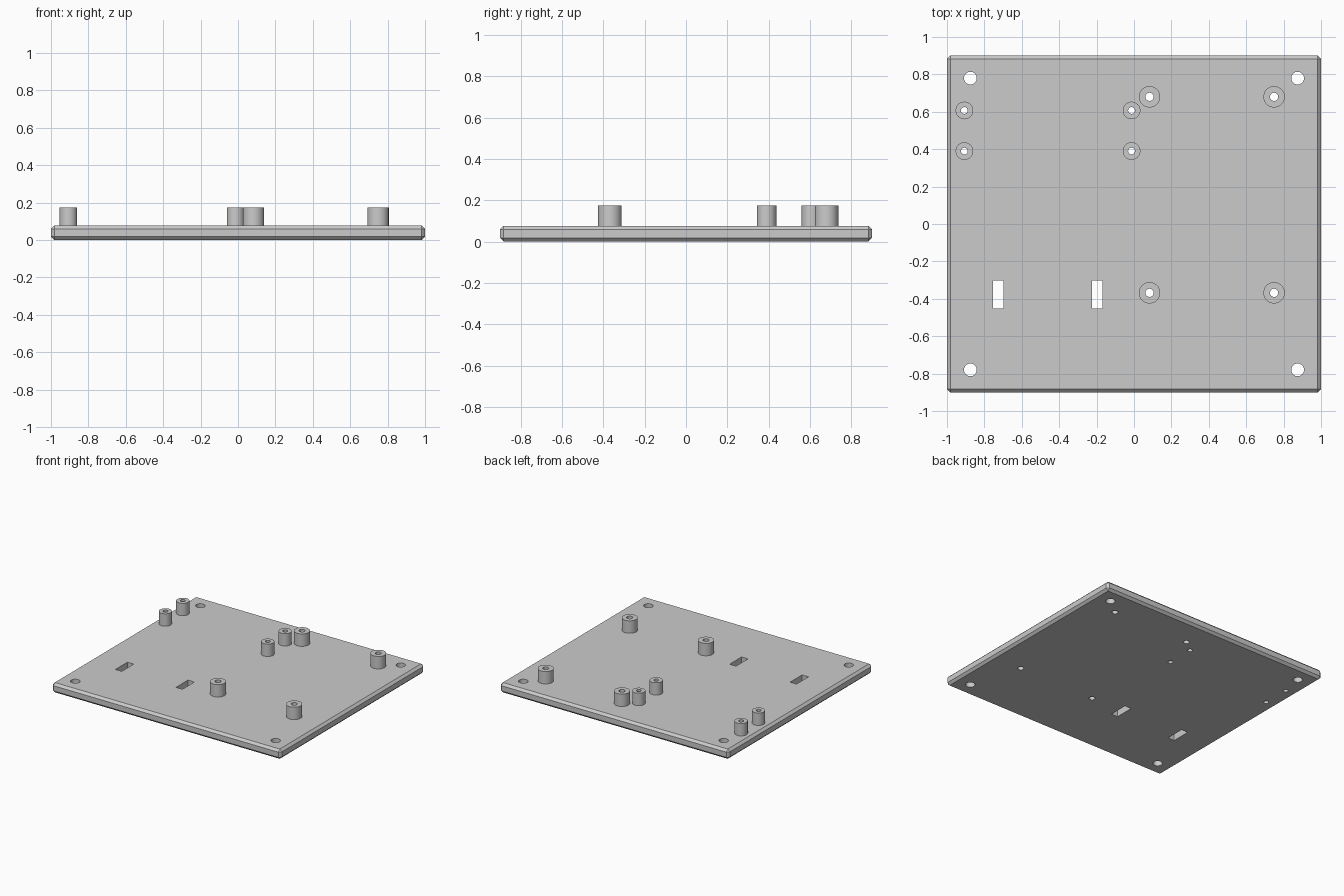
import bpy
import bmesh
from mathutils import Matrix, Vector

cube = bpy.data.objects.get("Cube")
if cube:
    bpy.data.objects.remove(cube, do_unlink=True)

PLATE_TOP, POST_TOP, CHAMFER = 0.077, 0.175, 0.018
BIG = [(x, y) for x in (0.083, 0.749) for y in (0.68, -0.368)]
SMALL = [(x, y) for x in (-0.907, -0.013) for y in (0.607, 0.39)]
CORNERS = [(x, y) for x in (-0.875, 0.875) for y in (-0.78, 0.78)]

grey = bpy.data.materials.new("plain_grey")
grey.use_nodes = True
colour = (0.6, 0.6, 0.6, 1)
grey.diffuse_color = colour
grey.node_tree.nodes["Principled BSDF"].inputs["Base Color"].default_value = colour


def add_box(bm, centre, size):
    matrix = Matrix.Translation(centre) @ Matrix.Diagonal(Vector(size).to_4d())
    bmesh.ops.create_cube(bm, size=1, matrix=matrix)


def add_cylinder(bm, xy, radius, bottom, top):
    bmesh.ops.create_cone(bm, cap_ends=True, segments=48, radius1=radius, radius2=radius,
                          depth=top - bottom,
                          matrix=Matrix.Translation((*xy, (top + bottom) / 2)))


def make_object(name, bm):
    mesh = bpy.data.meshes.new(name)
    bm.to_mesh(mesh)
    bm.free()
    mesh.materials.append(grey)
    obj = bpy.data.objects.new(name, mesh)
    bpy.context.collection.objects.link(obj)
    return obj


def finish(obj, cutter):
    bpy.ops.object.select_all(action="DESELECT")
    obj.select_set(True)
    bpy.context.view_layer.objects.active = obj
    mod = obj.modifiers.new("holes", "BOOLEAN")
    mod.object = cutter
    mod.solver = "EXACT"
    bpy.ops.object.modifier_apply(modifier=mod.name)
    bpy.ops.object.shade_smooth_by_angle(angle=0.5)


# Cutter for every screw hole, post bore and strap slot
bm = bmesh.new()
for points, radius in ((CORNERS, 0.034), (BIG, 0.022), (SMALL, 0.018)):
    for xy in points:
        add_cylinder(bm, xy, radius, -0.1, 0.3)
for x in (-0.726, -0.197):
    add_box(bm, (x, -0.377, 0.1), (0.056, 0.15, 0.4))
cutter = make_object("hole_cutter", bm)
cutter.hide_render = True

# Base plate chamfered on all edges
bm = bmesh.new()
add_box(bm, (0, 0, PLATE_TOP / 2), (2, 1.8, PLATE_TOP))
bmesh.ops.bevel(bm, geom=bm.edges[:], offset=CHAMFER, segments=1, affect="EDGES")
finish(make_object("base_plate", bm), cutter)

# Hollow mounting posts
for label, points, radius in (("large", BIG, 0.057), ("small", SMALL, 0.047)):
    for i, xy in enumerate(points, 1):
        bm = bmesh.new()
        add_cylinder(bm, xy, radius, PLATE_TOP, POST_TOP)
        finish(make_object(f"{label}_post_{i}", bm), cutter)

bpy.data.objects.remove(cutter, do_unlink=True)
